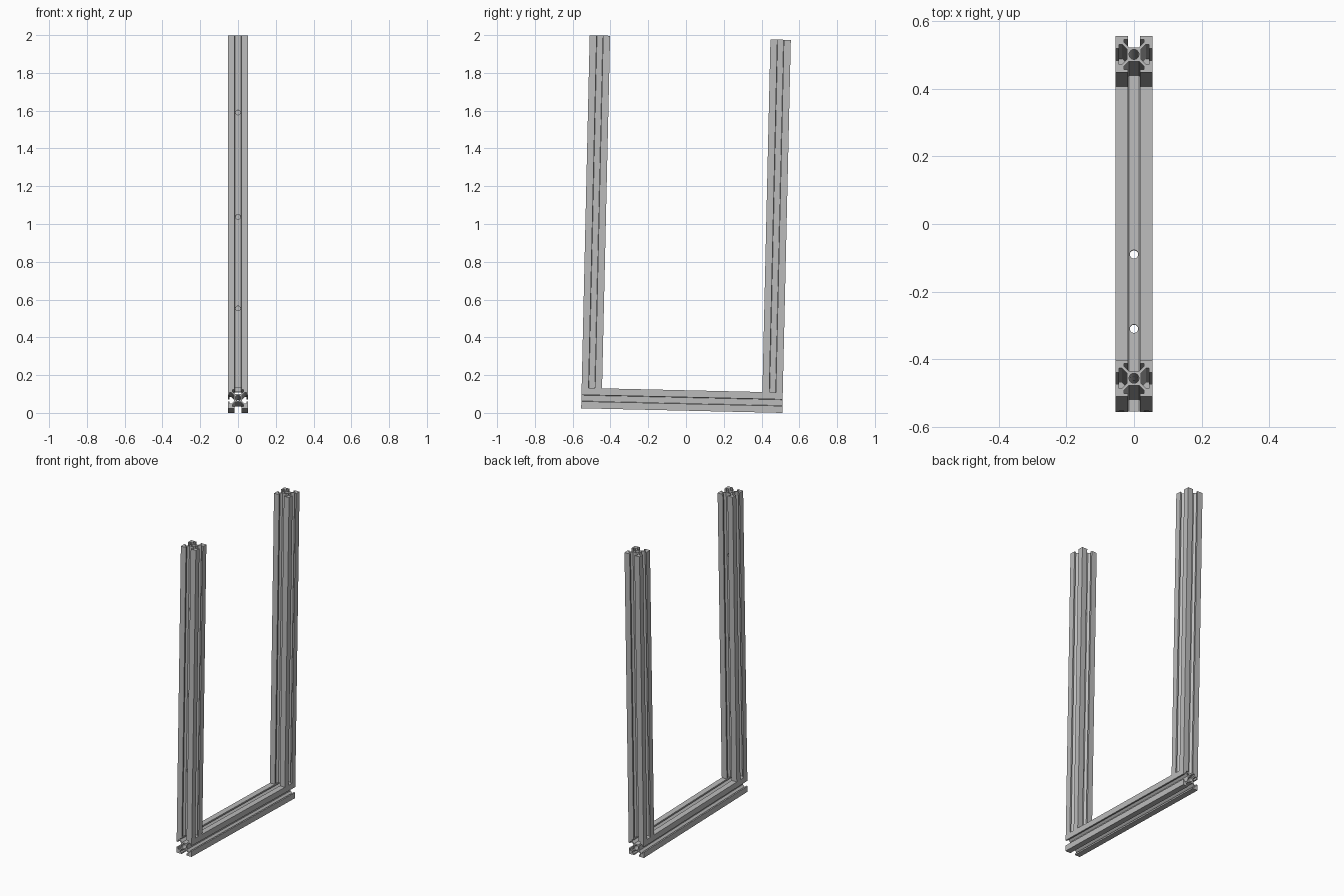
import bpy
import bmesh
import math
from mathutils import Matrix, Vector

cube = bpy.data.objects.get("Cube")
if cube:
    bpy.data.objects.remove(cube, do_unlink=True)

WIDTH, LENGTH, HEIGHT = 0.108, 1.065, 1.975
HALF = WIDTH / 2
UNIT = WIDTH / 20
TILT = math.radians(1.31)
FRAME = (Matrix.Translation((0, -LENGTH * math.cos(TILT) / 2 - HEIGHT * math.sin(TILT) / 2,
                             LENGTH * math.sin(TILT)))
         @ Matrix.Rotation(-TILT, 4, "X"))

aluminium = bpy.data.materials.new("aluminium grey")
aluminium.use_nodes = True
GREY = (0.5, 0.5, 0.5, 1)
aluminium.diffuse_color = GREY
aluminium.node_tree.nodes["Principled BSDF"].inputs["Base Color"].default_value = GREY

# Half of one T-slot, from the core floor out to the corner
SLOT = [(2.84, 3.9), (5.5, 6.56), (5.5, 8.2), (3.2, 8.2), (3.2, 10)]


def section():
    """Outline of the slotted bar: one slot repeated round four sides."""
    side = [(-x, y) for x, y in reversed(SLOT)] + SLOT + [(10, 10)]
    points = []
    for i in range(4):
        turn = Matrix.Rotation(-i * math.pi / 2, 3, "Z")
        points += [turn @ Vector((x, y, 0)) * UNIT for x, y in side]
    return points


def bar(name, length, place):
    """Extrude the section, with its centre bore, along local z."""
    bore = [Vector((math.cos(a), math.sin(a), 0)) * 2.7 * UNIT
            for a in (2 * math.pi * i / 24 for i in range(24))]
    bm = bmesh.new()
    edges = []
    for loop in (section(), bore):
        verts = [bm.verts.new(p) for p in loop]
        edges += [bm.edges.new((verts[i - 1], verts[i])) for i in range(len(verts))]
    bmesh.ops.triangle_fill(bm, edges=edges, use_beauty=True)
    grown = bmesh.ops.extrude_face_region(bm, geom=bm.faces[:], use_keep_orig=True)
    top = [v for v in grown["geom"] if isinstance(v, bmesh.types.BMVert)]
    bmesh.ops.translate(bm, verts=top, vec=(0, 0, length))
    bmesh.ops.recalc_face_normals(bm, faces=bm.faces[:])
    mesh = bpy.data.meshes.new(name)
    bm.to_mesh(mesh)
    bm.free()
    mesh.materials.append(aluminium)
    obj = bpy.data.objects.new(name, mesh)
    bpy.context.collection.objects.link(obj)
    obj.matrix_world = FRAME @ place
    return obj


def drill(obj, name, centre, turn):
    """Cut a cross hole through a bar."""
    bpy.ops.mesh.primitive_cylinder_add(vertices=24, radius=0.0125, depth=WIDTH * 1.2)
    cutter = bpy.context.object
    cutter.name = name
    cutter.matrix_world = FRAME @ Matrix.Translation(centre) @ turn
    cutter.hide_render = True
    cutter.hide_viewport = True
    cutter.display_type = "WIRE"
    mod = obj.modifiers.new(name, "BOOLEAN")
    mod.operation = "DIFFERENCE"
    mod.solver = "EXACT"
    mod.object = cutter


LYING = Matrix.Rotation(-math.pi / 2, 4, "X")
UPRIGHT = Matrix.Identity(4)

# Base rail and the two posts standing on it
base = bar("base_rail", LENGTH, Matrix.Translation((0, 0, HALF)) @ LYING)
front = bar("front_post", HEIGHT - WIDTH, Matrix.Translation((0, HALF, WIDTH)))
rear = bar("rear_post", HEIGHT - WIDTH, Matrix.Translation((0, LENGTH - HALF, WIDTH)))

# Bolt holes
for i, y in enumerate((0.244, 0.464)):
    drill(base, f"base_hole_{i + 1}", (0, y, HALF), UPRIGHT)
for i, z in enumerate((0.53, 1.015, 1.567)):
    drill(front, f"front_hole_{i + 1}", (0, HALF, z), LYING)

# Round bores smooth, slots crisp
bpy.ops.object.select_all(action="DESELECT")
for obj in (base, front, rear):
    obj.select_set(True)
bpy.context.view_layer.objects.active = base
bpy.ops.object.shade_smooth_by_angle(angle=math.radians(30))
